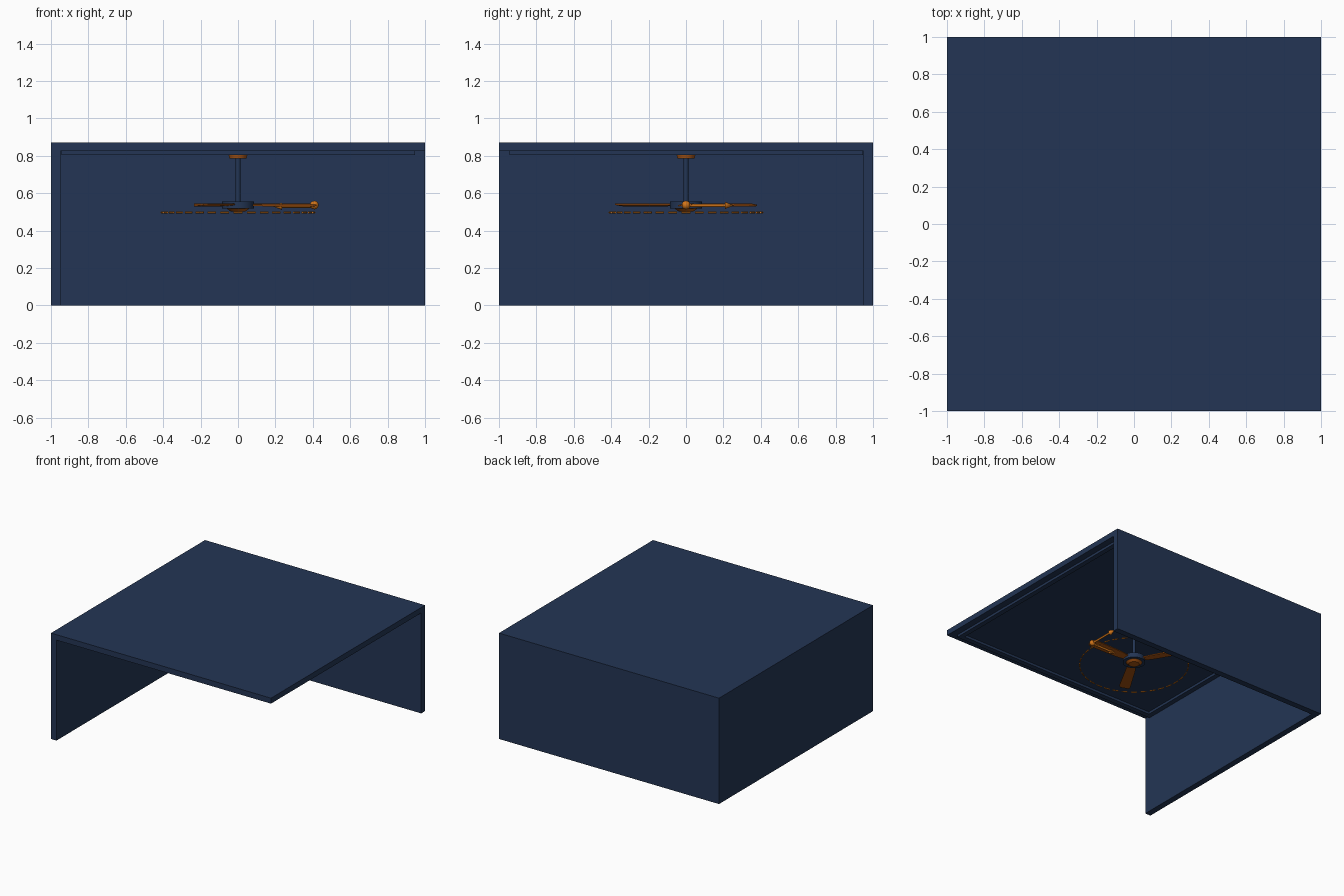
import bpy
import bmesh
from math import radians, cos, sin
from mathutils import Vector, Matrix

cube = bpy.data.objects.get("Cube")
if cube:
    bpy.data.objects.remove(cube, do_unlink=True)


def material(name, color):
    m = bpy.data.materials.new(name)
    m.use_nodes = True
    rgba = (*color, 1)
    m.diffuse_color = rgba
    m.node_tree.nodes["Principled BSDF"].inputs["Base Color"].default_value = rgba
    return m


navy = material("navy", (0.017, 0.036, 0.089))
orange = material("orange", (0.65, 0.18, 0.01))
brown = material("burnt orange", (0.40, 0.09, 0.006))


def finish(name, bm, mat, smooth=False):
    bmesh.ops.recalc_face_normals(bm, faces=bm.faces)
    mesh = bpy.data.meshes.new(name)
    bm.to_mesh(mesh)
    bm.free()
    mesh.materials.append(mat)
    ob = bpy.data.objects.new(name, mesh)
    bpy.context.scene.collection.objects.link(ob)
    if smooth:
        bpy.ops.object.select_all(action="DESELECT")
        ob.select_set(True)
        bpy.context.view_layer.objects.active = ob
        bpy.ops.object.shade_smooth_by_angle(angle=radians(35))
    return ob


def box(name, lo, hi, mat):
    bm = bmesh.new()
    lo, hi = Vector(lo), Vector(hi)
    fit = Matrix.Translation((lo + hi) / 2) @ Matrix.Diagonal((*(hi - lo), 1))
    bmesh.ops.create_cube(bm, size=1, matrix=fit)
    return finish(name, bm, mat)


def add_cone(bm, a, b, ra, rb, sides=32):
    """Frustum from point a to point b."""
    a, b = Vector(a), Vector(b)
    turn = (b - a).to_track_quat("Z", "Y").to_matrix().to_4x4()
    bmesh.ops.create_cone(bm, cap_ends=True, segments=sides, radius1=ra, radius2=rb,
                          depth=(b - a).length,
                          matrix=Matrix.Translation((a + b) / 2) @ turn)


def turned(name, z0, z1, r0, r1, mat):
    bm = bmesh.new()
    add_cone(bm, (0, 0, z0), (0, 0, z1), r0, r1)
    return finish(name, bm, mat, True)


def arrow(name, start, tip, mat):
    bm = bmesh.new()
    start, tip = Vector(start), Vector(tip)
    neck = tip - (tip - start).normalized() * 0.05
    add_cone(bm, start, neck, 0.008, 0.008, 12)
    add_cone(bm, neck, tip, 0.019, 0, 16)
    return finish(name, bm, mat, True)


# Room shell: ceiling and two walls
box("ceiling", (-1, -1, 0.825), (1, 1, 0.87), navy)
box("right_wall", (-1, -1, 0), (-0.95, 1, 0.825), navy)
box("back_wall", (-0.95, 0.95, 0), (1, 1, 0.825), navy)

# Ceiling trim strips
OUT, IN = 0.945, 0.905
for label, s in (("front", -1), ("back", 1)):
    y0, y1 = sorted((s * IN, s * OUT))
    box(label + "_trim", (-OUT, y0, 0.805), (OUT, y1, 0.825), navy)
for label, s in (("right", -1), ("left", 1)):
    x0, x1 = sorted((s * IN, s * OUT))
    box(label + "_trim", (x0, -IN, 0.805), (x1, IN, 0.825), navy)

# Fan mount and motor
turned("canopy", 0.785, 0.825, 0.045, 0.055, brown)
turned("down_rod", 0.55, 0.79, 0.013, 0.013, navy)
turned("motor_housing", 0.518, 0.557, 0.085, 0.085, navy)
turned("motor_cap", 0.503, 0.518, 0.04, 0.06, brown)

# Three slightly pitched, widening blades
for i in range(3):
    bm = bmesh.new()
    outline = [(0.07, -0.025), (0.14, -0.036), (0.40, -0.042), (0.42, -0.03),
               (0.42, 0.03), (0.40, 0.042), (0.14, 0.036), (0.07, 0.025)]
    face = bm.faces.new([bm.verts.new((x, y, -0.004)) for x, y in outline])
    grown = bmesh.ops.extrude_face_region(bm, geom=[face])
    top = [v for v in grown["geom"] if isinstance(v, bmesh.types.BMVert)]
    bmesh.ops.translate(bm, verts=top, vec=(0, 0, 0.008))
    bm.transform(Matrix.Translation((0, 0, 0.538))
                 @ Matrix.Rotation(radians(120 * i), 4, "Z")
                 @ Matrix.Rotation(radians(6), 4, "X"))
    finish("blade_%d" % (i + 1), bm, brown)

# Marker at the blade tip with its two direction arrows
bm = bmesh.new()
bmesh.ops.create_uvsphere(bm, u_segments=24, v_segments=12, radius=0.023,
                          matrix=Matrix.Translation((0.408, 0, 0.537)))
finish("tip_marker", bm, orange, True)
arrow("tangent_arrow", (0.408, 0, 0.535), (0.408, 0.258, 0.535), orange)
arrow("inward_arrow", (0.408, 0, 0.53), (0.185, 0, 0.53), orange)

# Dashed circle under the blades
bm = bmesh.new()
R, COUNT = 0.41, 36
for i in range(COUNT):
    mid = 360 / COUNT * i
    for k in (-1, 0):
        a, b = radians(mid + 3.3 * k), radians(mid + 3.3 * (k + 1))
        add_cone(bm, (R * cos(a), R * sin(a), 0.497),
                 (R * cos(b), R * sin(b), 0.497), 0.005, 0.005, 8)
finish("dashed_path", bm, orange, True)
